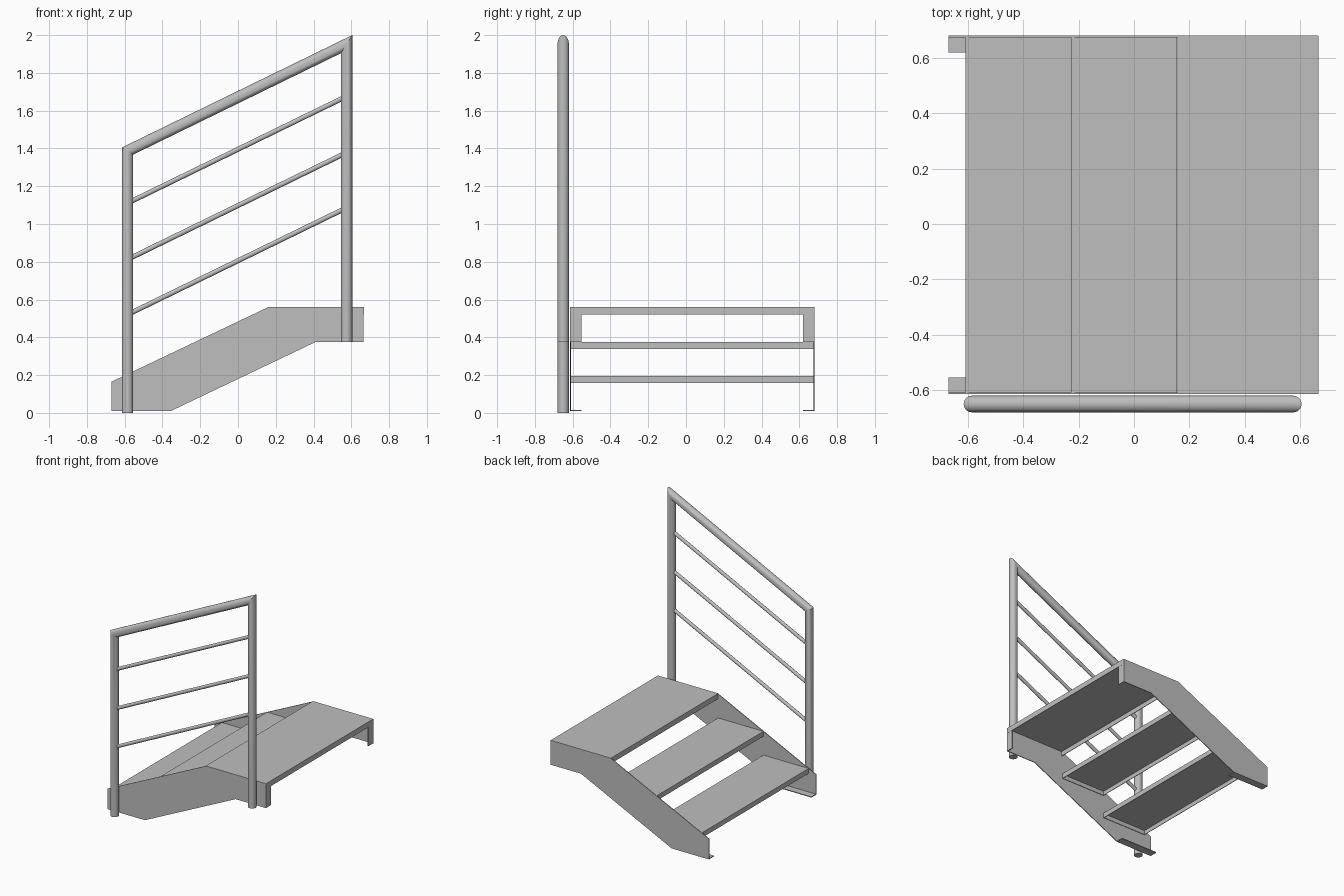
import bpy, bmesh, math
from mathutils import Vector

cube = bpy.data.objects.get("Cube")
if cube:
    bpy.data.objects.remove(cube, do_unlink=True)

GREY = (0.52, 0.52, 0.52, 1)
steel = bpy.data.materials.new("grey steel")
steel.use_nodes = True
steel.diffuse_color = GREY
steel.node_tree.nodes["Principled BSDF"].inputs["Base Color"].default_value = GREY

SHEET = 0.006            # sheet metal thickness
SIDE_Y = (-0.614, 0.68)  # outer faces of the two stringers
RAIL_Y = -0.65


def finish(name, bm, smooth=False):
    bmesh.ops.recalc_face_normals(bm, faces=bm.faces)
    mesh = bpy.data.meshes.new(name)
    bm.to_mesh(mesh)
    bm.free()
    mesh.materials.append(steel)
    obj = bpy.data.objects.new(name, mesh)
    bpy.context.collection.objects.link(obj)
    if smooth:
        bpy.ops.object.select_all(action='DESELECT')
        obj.select_set(True)
        bpy.context.view_layer.objects.active = obj
        bpy.ops.object.shade_smooth_by_angle(angle=math.radians(35))
    return obj


def add_box(bm, x, y, z):
    verts = bmesh.ops.create_cube(bm, size=1)["verts"]
    for v in verts:
        v.co = [a + (b - a) * (c + 0.5) for (a, b), c in zip((x, y, z), v.co)]


def tray(name, x, y, z):
    """Folded sheet: flat top with edges turned down, open underneath."""
    bm = bmesh.new()
    add_box(bm, x, y, z)
    under = min(bm.faces, key=lambda f: f.calc_center_median().z)
    bmesh.ops.inset_individual(bm, faces=[under], thickness=SHEET)
    inner = bmesh.ops.extrude_discrete_faces(bm, faces=[under])["faces"][0]
    bmesh.ops.translate(bm, verts=inner.verts, vec=(0, 0, z[1] - z[0] - SHEET))
    return finish(name, bm)


def tube(name, path, radius, sides=24):
    """Round tube along an (x, z) path with mitred corners."""
    pts = [Vector((x, RAIL_Y, z)) for x, z in path]
    dirs = [(b - a).normalized() for a, b in zip(pts, pts[1:])]
    bm = bmesh.new()
    rings = []
    for i, p in enumerate(pts):
        before, after = dirs[max(i - 1, 0)], dirs[min(i, len(dirs) - 1)]
        along = (before + after).normalized()
        across = Vector((-along.z, 0, along.x)) / along.dot(after)
        ring = []
        for k in range(sides):
            a = math.tau * k / sides
            offset = across * math.cos(a) + Vector((0, math.sin(a), 0))
            ring.append(bm.verts.new(p + offset * radius))
        rings.append(ring)
    for r, s in zip(rings, rings[1:]):
        for k in range(sides):
            n = (k + 1) % sides
            bm.faces.new((r[k], r[n], s[n], s[k]))
    bm.faces.new(rings[0])
    bm.faces.new(rings[-1])
    return finish(name, bm, smooth=True)


# Stringers: cut side plates with inward flanges at the foot and the back
OUTLINE = [(-0.67, 0.01), (-0.355, 0.01), (0.41, 0.375), (0.665, 0.375),
           (0.665, 0.56), (0.16, 0.56), (-0.67, 0.165)]
for name, y, inward in (("right_stringer", SIDE_Y[0], 1), ("left_stringer", SIDE_Y[1], -1)):
    bm = bmesh.new()
    face = bm.faces.new([bm.verts.new((x, y, z)) for x, z in OUTLINE])
    new = bmesh.ops.extrude_face_region(bm, geom=[face])["geom"]
    bmesh.ops.translate(bm, verts=[g for g in new if isinstance(g, bmesh.types.BMVert)],
                        vec=(0, inward * SHEET, 0))
    flange = sorted((y, y + inward * 0.06))
    add_box(bm, (-0.67, -0.355), flange, (0.01, 0.01 + SHEET))
    add_box(bm, (0.665 - SHEET, 0.665), flange, (0.375, 0.555))
    finish(name, bm)

# Treads and landing
inside = (SIDE_Y[0] + SHEET, SIDE_Y[1] - SHEET)
tray("lower_tread", (-0.608, -0.227), inside, (0.157, 0.195))
tray("upper_tread", (-0.227, 0.155), inside, (0.338, 0.376))
tray("landing", (0.157, 0.666), (SIDE_Y[0] + 0.001, SIDE_Y[1] - 0.001), (0.52, 0.561))

# Handrail with its two posts, one mitred tube
LEFT_X, RIGHT_X, SLOPE = -0.585, 0.575, 0.488
RISE = (RIGHT_X - LEFT_X) * SLOPE
tube("handrail", [(LEFT_X, 0), (LEFT_X, 1.386), (RIGHT_X, 1.386 + RISE), (RIGHT_X, 0.375)], 0.03)

# Thin infill bars parallel to the handrail
for i, z in enumerate((0.52, 0.812, 1.11)):
    tube(f"infill_bar_{i + 1}", [(LEFT_X, z), (RIGHT_X, z + RISE)], 0.013, 16)
